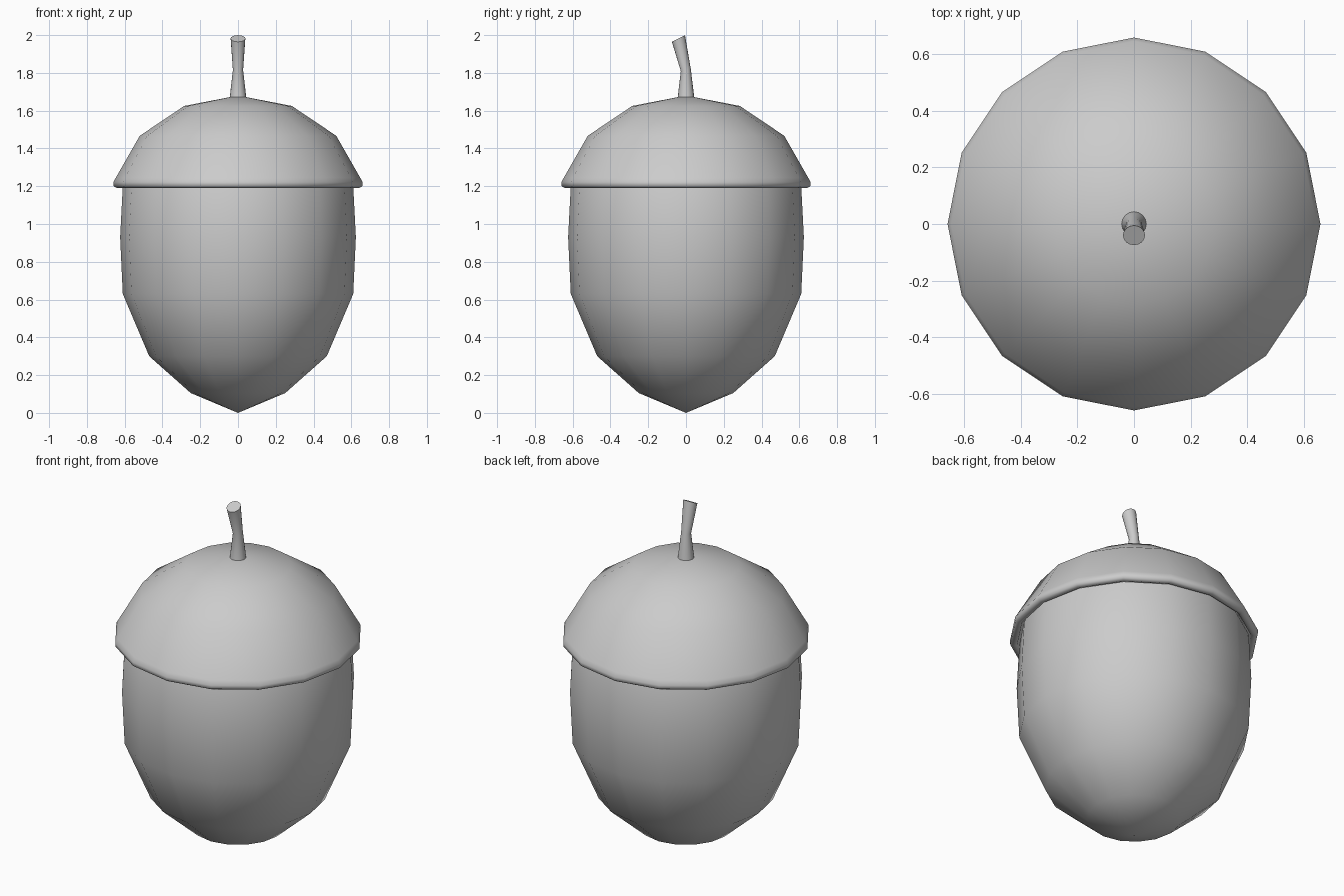
import bpy, bmesh, math
from mathutils import Vector, Matrix

if "Cube" in bpy.data.objects:
    bpy.data.objects.remove(bpy.data.objects["Cube"])

SIDES = 16


def finish(name, bm):
    bmesh.ops.remove_doubles(bm, verts=bm.verts, dist=1e-5)
    bmesh.ops.recalc_face_normals(bm, faces=bm.faces)
    me = bpy.data.meshes.new(name)
    bm.to_mesh(me)
    bm.free()
    ob = bpy.data.objects.new(name, me)
    bpy.context.collection.objects.link(ob)
    bpy.ops.object.select_all(action='DESELECT')
    ob.select_set(True)
    bpy.context.view_layer.objects.active = ob
    bpy.ops.object.shade_smooth_by_angle(angle=math.radians(60))
    return ob


def lathe(name, profile):
    """Spin an (r, z) profile round the z axis."""
    bm = bmesh.new()
    vs = [bm.verts.new((r, 0, z)) for r, z in profile]
    es = [bm.edges.new(p) for p in zip(vs, vs[1:])]
    bmesh.ops.spin(bm, geom=vs + es, cent=(0, 0, 0), axis=(0, 0, 1),
                   angle=math.tau, steps=SIDES, use_duplicate=False)
    return finish(name, bm)


# nut: pointed below, hidden top tucked into the cap
lathe("nut", [(0, 0), (0.25, 0.105), (0.47, 0.30), (0.61, 0.63),
              (0.624, 0.93), (0.61, 1.2), (0.57, 1.3), (0, 1.4)])

# cap: domed shell with a rounded rim
lathe("cap", [(0, 1.68), (0.285, 1.625), (0.52, 1.467), (0.647, 1.245),
              (0.66, 1.222), (0.658, 1.2), (0.64, 1.19), (0.622, 1.195),
              (0.61, 1.23), (0.49, 1.43), (0.27, 1.58), (0, 1.63)])

# stem: bent, flared at both ends, slanted cut on top
bm = bmesh.new()
rings = []
for y, z, r, tilt in [(0, 1.66, 0.045, 0), (-0.001, 1.815, 0.027, 12),
                      (-0.04, 1.982, 0.039, 27)]:
    rot = Matrix.Rotation(math.radians(tilt), 3, 'X')
    rings.append([bm.verts.new(Vector((0, y, z)) + rot @ Vector(
        (r * math.cos(i * math.tau / SIDES), r * math.sin(i * math.tau / SIDES), 0)))
        for i in range(SIDES)])
for a, b in zip(rings, rings[1:]):
    for i in range(SIDES):
        j = (i + 1) % SIDES
        bm.faces.new((a[i], a[j], b[j], b[i]))
bm.faces.new(rings[-1])
bm.faces.new(rings[0][::-1])
finish("stem", bm)
